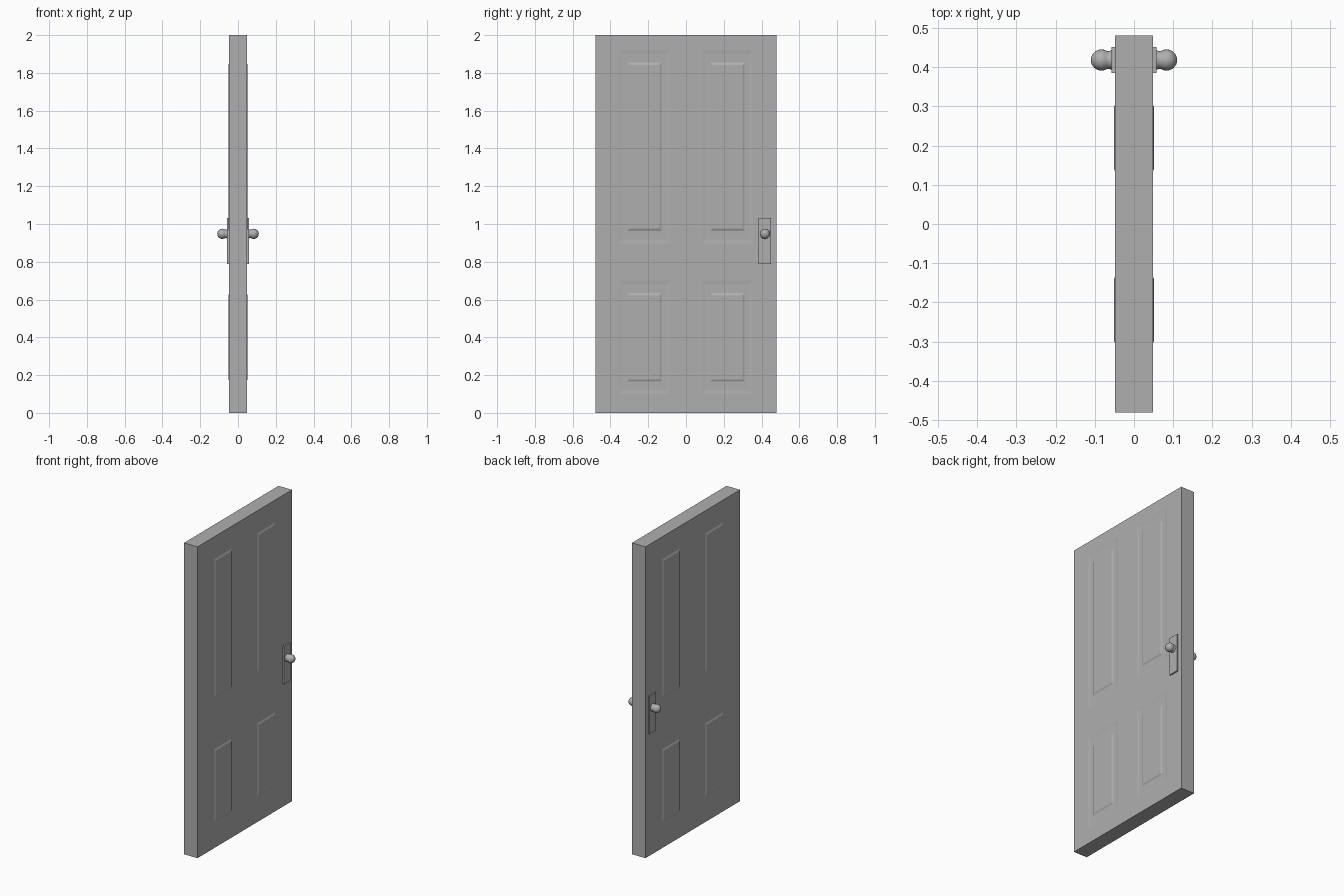
import bpy, bmesh
from math import sin, cos, pi, radians

if "Cube" in bpy.data.objects:
    bpy.data.objects.remove(bpy.data.objects["Cube"])

FACE = 0.048             # half thickness of the slab
KNOB_Y, KNOB_Z = 0.418, 0.948

# Dark grey finish shared by all parts
grey = bpy.data.materials.new("dark_grey")
grey.diffuse_color = (0.43, 0.43, 0.43, 1)
grey.use_nodes = True
grey.node_tree.nodes["Principled BSDF"].inputs["Base Color"].default_value = grey.diffuse_color


def finish(name, bm, smooth=False):
    """Turn a half (+x side) mesh into an object mirrored across x = 0."""
    bmesh.ops.recalc_face_normals(bm, faces=bm.faces)
    me = bpy.data.meshes.new(name)
    bm.to_mesh(me)
    bm.free()
    me.materials.append(grey)
    ob = bpy.data.objects.new(name, me)
    bpy.context.collection.objects.link(ob)
    mir = ob.modifiers.new("mirror", 'MIRROR')
    mir.merge_threshold = 0.0005
    if smooth:
        bpy.ops.object.select_all(action='DESELECT')
        ob.select_set(True)
        bpy.context.view_layer.objects.active = ob
        bpy.ops.object.shade_smooth_by_angle(angle=radians(40))
    return ob


# Door slab: gridded face whose four panel cells get moulded rings
ys = [-0.48, -0.354, -0.085, 0.085, 0.354, 0.48]
zs = [0.0, 0.1, 0.7, 0.897, 1.92, 2.0]
# (inset in y, inset in z, x) for each moulding ring
rings = [(0.018, 0.021, FACE - 0.002),
         (0.044, 0.066, FACE - 0.002),
         (0.056, 0.078, FACE + 0.003)]

bm = bmesh.new()
grid = [[bm.verts.new((FACE, y, z)) for z in zs] for y in ys]
for i in range(5):
    for j in range(5):
        loop = [grid[i][j], grid[i + 1][j], grid[i + 1][j + 1], grid[i][j + 1]]
        if i in (1, 3) and j in (1, 3):
            for dy, dz, x in rings:
                y0, y1 = ys[i] + dy, ys[i + 1] - dy
                z0, z1 = zs[j] + dz, zs[j + 1] - dz
                inner = [bm.verts.new((x, y, z)) for y, z in
                         ((y0, z0), (y1, z0), (y1, z1), (y0, z1))]
                for k in range(4):
                    n = (k + 1) % 4
                    bm.faces.new((loop[k], loop[n], inner[n], inner[k]))
                loop = inner
        bm.faces.new(loop)

# Extrude the outer rim back to the centre plane
rim = [e for e in bm.edges if e.is_boundary]
ext = bmesh.ops.extrude_edge_only(bm, edges=rim)
for v in ext["geom"]:
    if isinstance(v, bmesh.types.BMVert):
        v.co.x = 0.0
finish("door_slab", bm)

# Lock plates
bm = bmesh.new()
bmesh.ops.create_cube(bm, size=1)
for v in bm.verts:
    v.co = (0.05 + v.co.x * 0.014, KNOB_Y + v.co.y * 0.066,
            0.91 + v.co.z * 0.244)
finish("lock_plate", bm)

# Knobs: neck and ball turned around the x axis
R, C = 0.027, 0.083
profile = [(0.05, 0.024), (0.06, 0.024), (0.065, 0.0225)]
profile += [(C + R * cos(a), R * sin(a))
            for a in (radians(122 - 12.2 * k) for k in range(10))]
SEG = 24
bm = bmesh.new()
prev = None
for x, r in profile:
    ring = [bm.verts.new((x, KNOB_Y + r * cos(2 * pi * k / SEG),
                          KNOB_Z + r * sin(2 * pi * k / SEG)))
            for k in range(SEG)]
    if prev:
        for k in range(SEG):
            n = (k + 1) % SEG
            bm.faces.new((prev[k], prev[n], ring[n], ring[k]))
    else:
        bm.faces.new(ring)
    prev = ring
tip = bm.verts.new((C + R, KNOB_Y, KNOB_Z))
for k in range(SEG):
    bm.faces.new((prev[k], prev[(k + 1) % SEG], tip))
finish("door_knob", bm, smooth=True)
